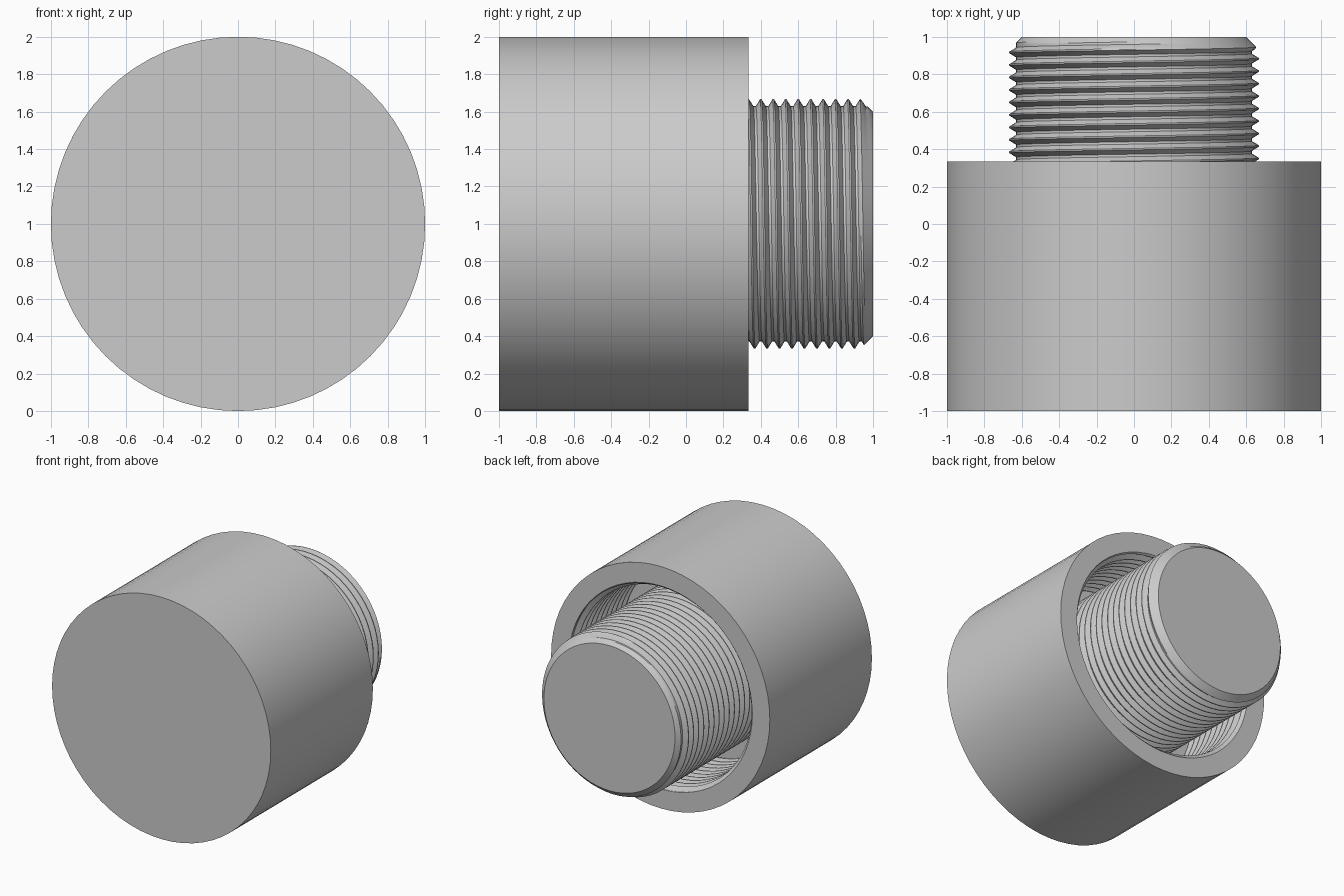
import bpy, bmesh, math

SIDES = 64
PITCH = 1 / 15
DEPTH = 0.037
FLOOR, RIM, FRONT, TIP = -1 / 3, 1 / 3, -1.0, 1.0
BORE = 0.84

cube = bpy.data.objects.get("Cube")
if cube:
    bpy.data.objects.remove(cube)

grey = bpy.data.materials.new("plain grey")
grey.use_nodes = True
color = (0.6, 0.6, 0.6, 1)
grey.diffuse_color = color
grey.node_tree.nodes["Principled BSDF"].inputs["Base Color"].default_value = color


def add_grid(bm, columns, inward=False):
    """Skin a list of (radius, y) columns placed around the y axis."""
    verts = []
    for i, column in enumerate(columns):
        t = math.tau * i / SIDES
        verts.append([bm.verts.new((r * math.sin(t), y, 1 + r * math.cos(t))) for r, y in column])
    for a, b in zip(verts, verts[1:]):
        for j in range(len(a) - 1):
            quad = [a[j], b[j], b[j + 1], a[j + 1]]
            if (quad[0].co - quad[3].co).length + (quad[1].co - quad[2].co).length > 1e-5:
                bm.faces.new(quad[::-1] if inward else quad)


def add_lathe(bm, profile):
    add_grid(bm, [profile] * (SIDES + 1))


def ridge(u):
    """Thread height, from root (0) to crest (1), at a fraction of the pitch."""
    return min(max((abs((u % 1) - 0.5) * 2 - 0.2) / 0.68, 0), 1)


def add_thread(bm, y0, y1, radius, inward=False):
    """Helical surface between two planes; radius(height, y) gives its distance from the axis."""
    stops = (0, 0.06, 0.23, 0.4, 0.6, 0.77, 0.94)
    columns = []
    for i in range(SIDES + 1):
        shift = i / SIDES
        column = []
        for k in range(math.floor(y0 / PITCH) - 2, math.ceil(y1 / PITCH) + 2):
            for s in stops:
                y = min(max((k + s + shift) * PITCH, y0), y1)
                column.append((radius(ridge(y / PITCH - shift), y), y))
        columns.append(column)
    add_grid(bm, columns, inward)


def finish(bm, name):
    bmesh.ops.remove_doubles(bm, verts=bm.verts, dist=1e-5)
    mesh = bpy.data.meshes.new(name)
    bm.to_mesh(mesh)
    bm.free()
    mesh.materials.append(grey)
    obj = bpy.data.objects.new(name, mesh)
    bpy.context.collection.objects.link(obj)
    bpy.ops.object.select_all(action="DESELECT")
    obj.select_set(True)
    bpy.context.view_layer.objects.active = obj
    bpy.ops.object.shade_smooth_by_angle(angle=math.radians(30))


# Outer cup: closed front, plain wall, flat rim, threaded bore and floor
bm = bmesh.new()
add_lathe(bm, [(0, FRONT), (1, FRONT), (1, RIM), (BORE, RIM)])
add_thread(bm, FLOOR, RIM, lambda h, y: max(BORE - DEPTH * h, BORE - (RIM - y)), inward=True)
add_lathe(bm, [(BORE, FLOOR), (0, FLOOR)])
finish(bm, "threaded_cup")

# Central post: external thread with a chamfered flat tip
bm = bmesh.new()
add_thread(bm, FLOOR, TIP, lambda h, y: min(2 / 3 - DEPTH * (1 - h), 0.6 + (TIP - y)))
add_lathe(bm, [(0.6, TIP), (0, TIP)])
finish(bm, "threaded_post")
